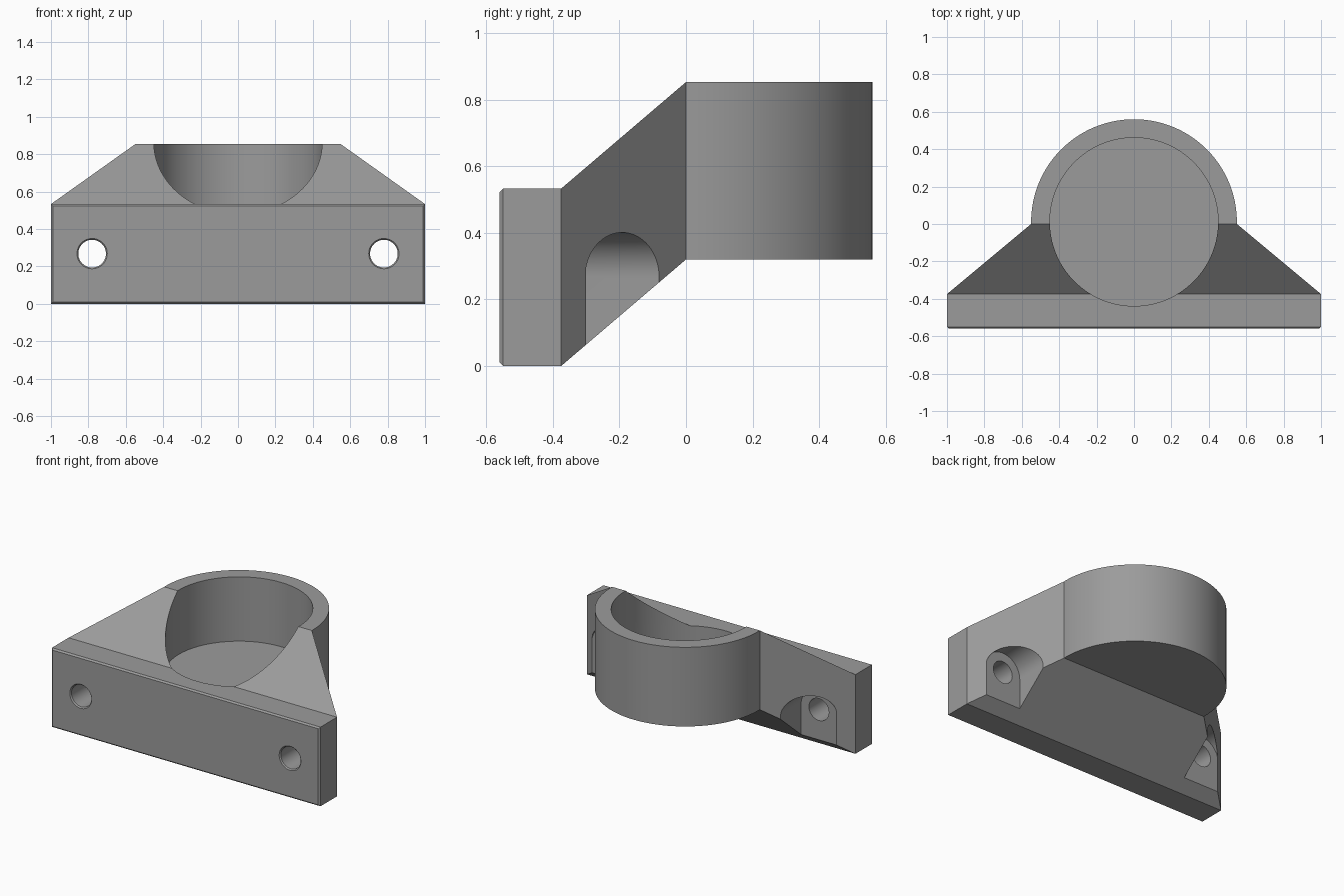
import bpy, bmesh, math

if "Cube" in bpy.data.objects:
    bpy.data.objects.remove(bpy.data.objects["Cube"])

W, H, LIFT = 1.0, 0.533, 0.32          # plate half width, height, cup rise
FRONT, NECK, BACK = -0.56, -0.375, 0.0  # plate front, plate back, cup start
R_OUT, R_IN, CY = 0.55, 0.45, 0.0115    # cup radii and centre
HOLE_X, HOLE_Z = 0.78, 0.268

grey = bpy.data.materials.new("plain grey")
grey.diffuse_color = (0.33, 0.33, 0.33, 1)
grey.use_nodes = True
grey.node_tree.nodes["Principled BSDF"].inputs["Base Color"].default_value = grey.diffuse_color


def finish(bm, name):
    bmesh.ops.recalc_face_normals(bm, faces=bm.faces)
    me = bpy.data.meshes.new(name)
    bm.to_mesh(me)
    bm.free()
    ob = bpy.data.objects.new(name, me)
    bpy.context.collection.objects.link(ob)
    me.materials.append(grey)
    return ob


def loft(rings, name):
    """Skin equal-length closed rings and cap both ends."""
    bm = bmesh.new()
    vs = [[bm.verts.new(p) for p in r] for r in rings]
    n = len(vs[0])
    for a, b in zip(vs, vs[1:]):
        for i in range(n):
            bm.faces.new((a[i], a[(i + 1) % n], b[(i + 1) % n], b[i]))
    bm.faces.new(vs[0])
    bm.faces.new(vs[-1])
    return finish(bm, name)


def circle(x, y, z, r, axis, n=96):
    pts = []
    for i in range(n):
        a = 2 * math.pi * i / n
        c, s = r * math.cos(a), r * math.sin(a)
        pts.append((x + c, y + s, z) if axis == 'Z' else (x + c, y, z + s))
    return pts


def cut(target, cutter):
    cutter.hide_render = True
    mod = target.modifiers.new("cut", 'BOOLEAN')
    mod.operation, mod.solver, mod.object = 'DIFFERENCE', 'EXACT', cutter
    bpy.context.view_layer.objects.active = target
    bpy.ops.object.modifier_apply(modifier=mod.name)
    bpy.data.objects.remove(cutter)


# Bracket body: chamfered plate, sloping neck and round cup in one skin
bm = bmesh.new()
C = 0.01
sections = [(FRONT, W - C, C, H - C), (FRONT + C, W, 0, H),
            (NECK, W, 0, H), (BACK, R_OUT, LIFT, LIFT + H)]
rings = [[bm.verts.new(p) for p in ((-w, y, z0), (w, y, z0), (w, y, z1), (-w, y, z1))]
         for y, w, z0, z1 in sections]
bm.faces.new(rings[0])
for a, b in zip(rings, rings[1:]):
    for i in range(4):
        j = (i + 1) % 4
        bm.faces.new((a[i], a[j], b[j], b[i]))
bl, br, tr, tl = rings[-1]
N = 64
low, high = [br], [tr]
for i in range(N + 1):
    a = math.pi * i / N
    x, y = R_OUT * math.cos(a), CY + (0.56 - CY) * math.sin(a)
    low.append(bm.verts.new((x, y, LIFT)))
    high.append(bm.verts.new((x, y, LIFT + H)))
low.append(bl)
high.append(tl)
for i in range(len(low) - 1):
    bm.faces.new((low[i], low[i + 1], high[i + 1], high[i]))
bm.faces.new(low)
bm.faces.new(high)
body = finish(bm, "cup_bracket")

# Round cup recess with a closed floor
cut(body, loft([circle(0, CY, z, R_IN, 'Z', 128) for z in (0.42, 1.1)], "cup_cutter"))

# Screw holes with a chamfered mouth, and arched head slots open below
for s in (-1, 1):
    x = s * HOLE_X
    prof = [(-0.57, 0.09), (FRONT + 0.008, 0.074), (-0.2, 0.074)]
    cut(body, loft([circle(x, y, HOLE_Z, r, 'Y', 48) for y, r in prof], "hole_cutter"))
    r, arch = 0.133, []
    for i in range(33):
        a = math.pi * i / 32
        arch.append((x + r * math.cos(a), HOLE_Z + r * math.sin(a)))
    arch += [(x - r, -0.1), (x + r, -0.1)]
    cut(body, loft([[(px, y, pz) for px, pz in arch] for y in (-0.30, 0.3)], "slot_cutter"))

bpy.ops.object.select_all(action='DESELECT')
body.select_set(True)
bpy.context.view_layer.objects.active = body
bpy.ops.object.shade_smooth_by_angle(angle=math.radians(25))
